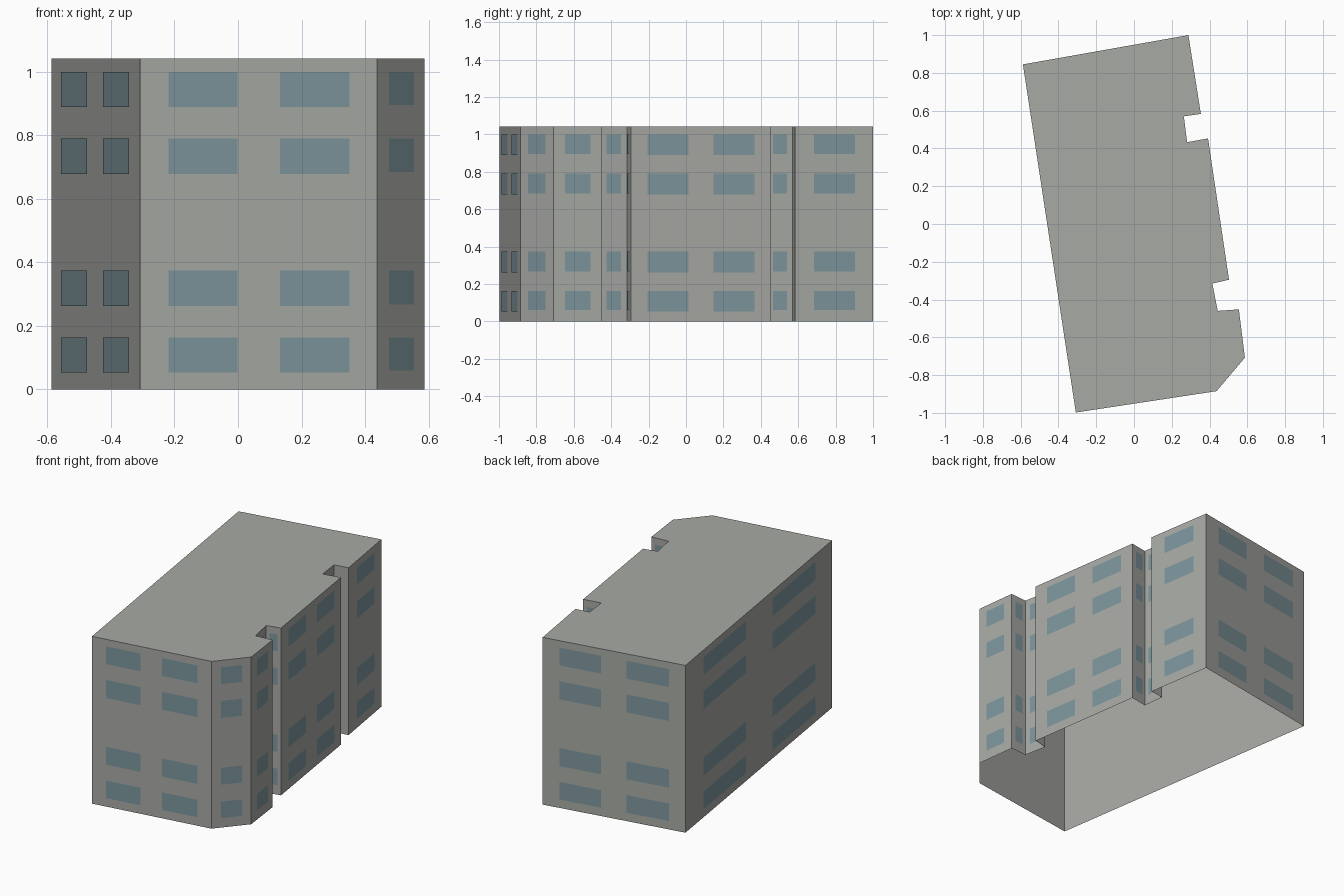
import bpy
import bmesh
from mathutils import Vector

cube = bpy.data.objects.get("Cube")
if cube:
    bpy.data.objects.remove(cube)

HEIGHT = 1.042
PLATE_GAP = 0.003
# Window rows: (sill, head)
ROWS = [(0.054, 0.163), (0.262, 0.374), (0.678, 0.79), (0.889, 1.0)]
PAIR = [(0.12, 0.41), (0.59, 0.885)]
SINGLE = [(0.24, 0.77)]
BLANK = []

# Counter-clockwise footprint: wall start corner and the windows on that wall
WALLS = [
    ((-0.308, -0.998), PAIR),    # front
    ((0.437, -0.885), SINGLE),   # chamfered corner
    ((0.587, -0.708), SINGLE),   # right, front bay
    ((0.555, -0.452), SINGLE),   # front notch
    ((0.443, -0.46), SINGLE),
    ((0.415, -0.315), SINGLE),
    ((0.503, -0.295), PAIR),     # right, middle bay
    ((0.392, 0.453), SINGLE),    # rear notch
    ((0.281, 0.433), SINGLE),
    ((0.264, 0.57), BLANK),
    ((0.354, 0.583), SINGLE),    # right, rear bay
    ((0.288, 1.0), PAIR),        # back
    ((-0.588, 0.845), PAIR),     # left
]


def make_material(name, color):
    mat = bpy.data.materials.new(name)
    mat.use_nodes = True
    mat.diffuse_color = color
    mat.node_tree.nodes["Principled BSDF"].inputs["Base Color"].default_value = color
    return mat


def make_object(name, bm, mat):
    mesh = bpy.data.meshes.new(name)
    bm.to_mesh(mesh)
    bm.free()
    mesh.materials.append(mat)
    obj = bpy.data.objects.new(name, mesh)
    bpy.context.collection.objects.link(obj)
    return obj


def add_upright_quad(bm, a, b, low, high):
    points = [(a, low), (b, low), (b, high), (a, high)]
    bm.faces.new([bm.verts.new((p.x, p.y, z)) for p, z in points])


concrete = make_material("concrete grey", (0.39, 0.40, 0.375, 1))
glass = make_material("window blue", (0.205, 0.305, 0.335, 1))

corners = [Vector(corner) for corner, _ in WALLS]
edges = list(zip(corners, corners[1:] + corners[:1]))

# Building shell: walls and flat roof, open underneath
bm = bmesh.new()
for a, b in edges:
    add_upright_quad(bm, a, b, 0, HEIGHT)
bm.faces.new([bm.verts.new((c.x, c.y, HEIGHT)) for c in corners])
bmesh.ops.remove_doubles(bm, verts=bm.verts, dist=0.0001)
make_object("building_shell", bm, concrete)

# Window panes just proud of every wall
bm = bmesh.new()
for (a, b), (_, spans) in zip(edges, WALLS):
    along = b - a
    outward = Vector((along.y, -along.x)).normalized() * PLATE_GAP
    trim = 0.006 if spans is SINGLE else 0
    for start, end in spans:
        for low, high in ROWS:
            add_upright_quad(bm, a + along * start + outward,
                             a + along * end + outward, low + trim, high)
make_object("window_panes", bm, glass)
